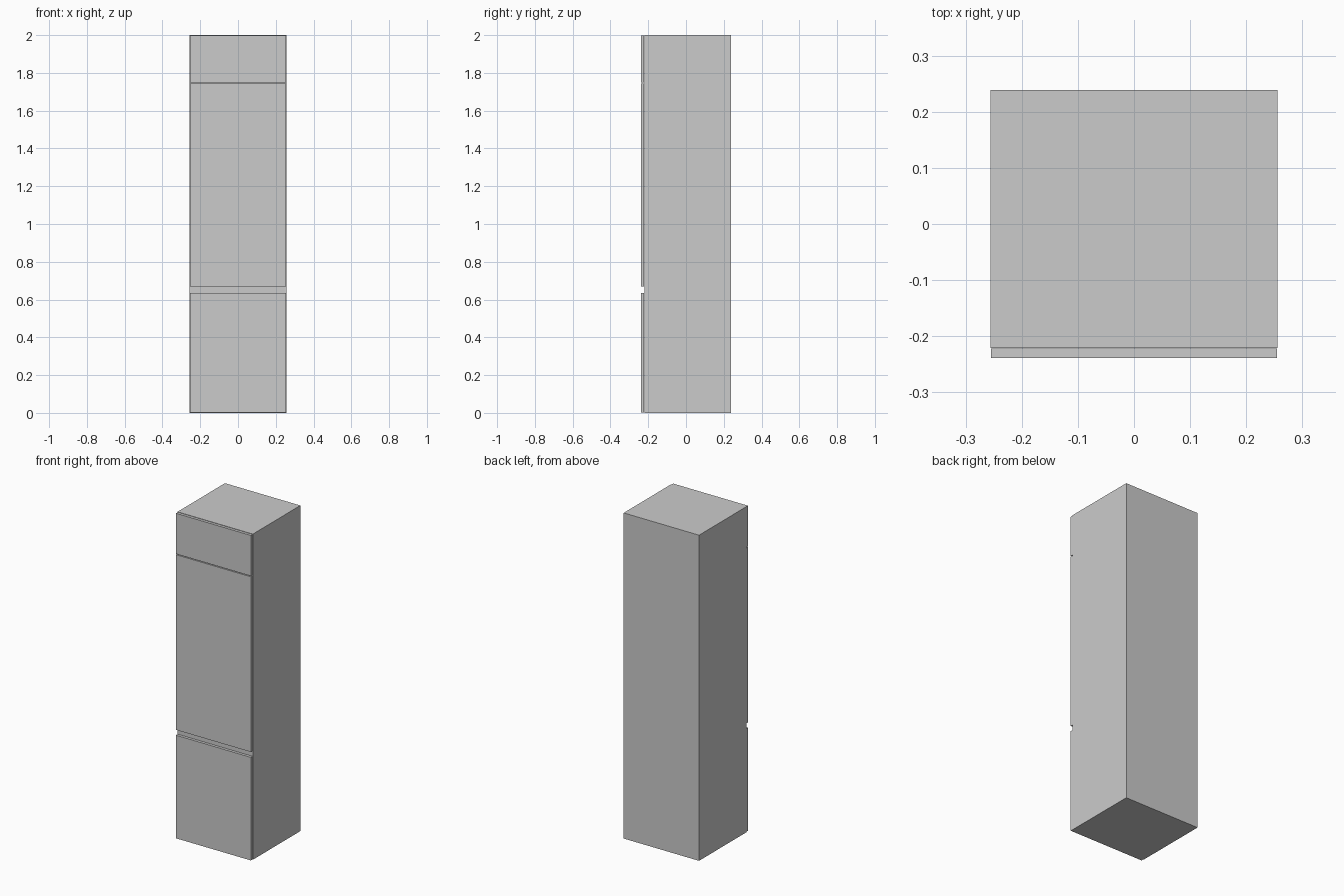
import bpy

if "Cube" in bpy.data.objects:
    bpy.data.objects.remove(bpy.data.objects["Cube"])


def box(name, x, y, z):
    """Axis-aligned box from (min, max) pairs."""
    bpy.ops.mesh.primitive_cube_add(size=1, location=[sum(r) / 2 for r in (x, y, z)])
    ob = bpy.context.object
    ob.name = name
    ob.scale = [r[1] - r[0] for r in (x, y, z)]
    bpy.ops.object.transform_apply(location=False, rotation=False, scale=True)
    return ob


HALF_W, DOOR_HALF_W = 0.256, 0.2545
BACK, CARCASS_FRONT, DOOR_BACK, DOOR_FRONT = 0.239, -0.221, -0.222, -0.239
SPLIT = 1.747

# Two stacked carcasses
for name, z in (("tall_carcass", (0, SPLIT)), ("top_carcass", (SPLIT, 2.0))):
    box(name, (-HALF_W, HALF_W), (CARCASS_FRONT, BACK), z)

# Door fronts, with a finger gap between the lower two
for name, z in (("lower_door", (0.002, 0.635)),
                ("middle_door", (0.668, SPLIT - 0.003)),
                ("top_door", (SPLIT + 0.002, 1.998))):
    box(name, (-DOOR_HALF_W, DOOR_HALF_W), (DOOR_FRONT, DOOR_BACK), z)
